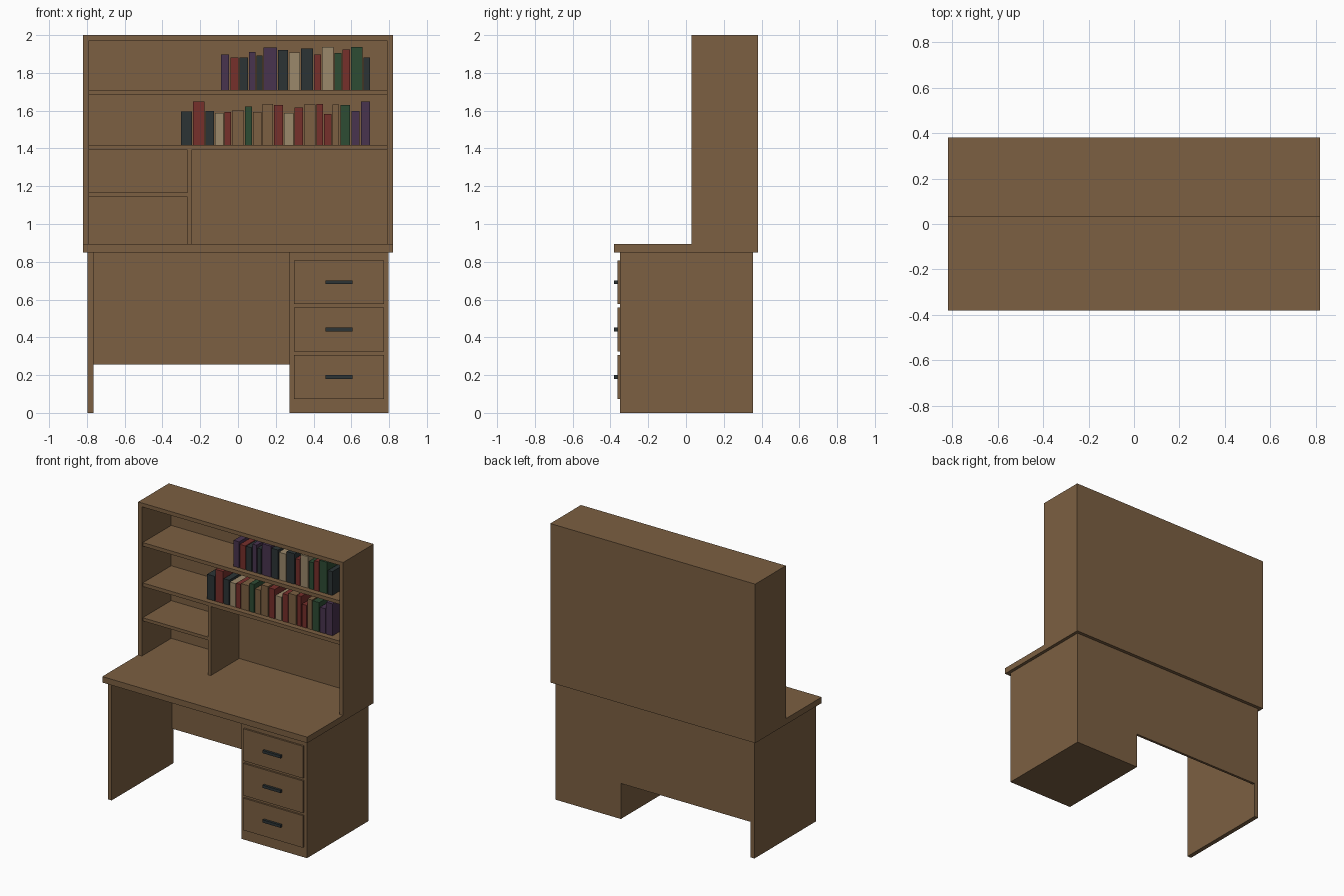
import bpy, bmesh

if "Cube" in bpy.data.objects:
    bpy.data.objects.remove(bpy.data.objects["Cube"])


def material(name, r, g, b):
    m = bpy.data.materials.new(name)
    m.diffuse_color = (r, g, b, 1)
    m.use_nodes = True
    m.node_tree.nodes["Principled BSDF"].inputs["Base Color"].default_value = m.diffuse_color
    return m


WOOD = material("walnut_wood", 0.20, 0.116, 0.054)
CHARCOAL = material("charcoal", 0.025, 0.034, 0.036)
COLOURS = {
    "w": WOOD,
    "k": CHARCOAL,
    "p": material("purple_cloth", 0.065, 0.033, 0.077),
    "r": material("red_cloth", 0.18, 0.029, 0.024),
    "g": material("green_cloth", 0.027, 0.072, 0.034),
    "c": material("cream_cloth", 0.33, 0.25, 0.145),
}


def box(name, x0, x1, y0, y1, z0, z1, mat=WOOD):
    """Axis-aligned box from its limits."""
    me = bpy.data.meshes.new(name)
    bm = bmesh.new()
    bmesh.ops.create_cube(bm, size=1)
    for v in bm.verts:
        v.co = (x1 if v.co.x > 0 else x0,
                y1 if v.co.y > 0 else y0,
                z1 if v.co.z > 0 else z0)
    bm.to_mesh(me)
    bm.free()
    me.materials.append(mat)
    ob = bpy.data.objects.new(name, me)
    bpy.context.collection.objects.link(ob)
    return ob


# Desk: top, left leg panel, drawer pedestal, modesty panel
BODY_F, BODY_B = -0.35, 0.356
DESK_Z, TOP_Z = 0.85, 0.893
box("desk_top", -0.82, 0.82, -0.38, 0.38, DESK_Z, TOP_Z)
box("leg_panel", -0.797, -0.766, BODY_F, BODY_B, 0, DESK_Z)
box("drawer_pedestal", 0.272, 0.797, BODY_F, BODY_B, 0, DESK_Z)
box("modesty_panel", -0.766, 0.272, BODY_B - 0.018, BODY_B, 0.257, DESK_Z)

# Drawer fronts with bar handles
for i in range(3):
    z = 0.19 + 0.251 * i
    box(f"drawer_front_{i + 1}", 0.296, 0.773, BODY_F - 0.013, BODY_F,
        z - 0.116, z + 0.116)
    box(f"drawer_handle_{i + 1}", 0.463, 0.606, -0.38, BODY_F - 0.013,
        z - 0.01, z + 0.01, CHARCOAL)

# Hutch case
HUTCH_F, HUTCH_B, T = 0.03, 0.38, 0.03
BACK = HUTCH_B - 0.015
for side, s in (("left", -1), ("right", 1)):
    a, b = sorted((s * 0.82, s * (0.82 - T)))
    box(f"hutch_{side}_side", a, b, HUTCH_F, HUTCH_B, TOP_Z, 2.0)
box("hutch_top", -0.79, 0.79, HUTCH_F, HUTCH_B, 1.972, 2.0)
box("hutch_back", -0.79, 0.79, BACK, HUTCH_B, TOP_Z, 1.972)

# Shelves and divider, set back slightly from the case front
INNER_F = HUTCH_F + 0.01
SHELF_TOPS = (1.71, 1.418)
for name, z in zip(("upper_shelf", "lower_shelf"), SHELF_TOPS):
    box(name, -0.79, 0.79, INNER_F, BACK, z - 0.026, z)
box("divider", -0.268, -0.246, INNER_F, BACK, TOP_Z, 1.392)
box("small_shelf", -0.79, -0.268, INNER_F, BACK, 1.143, 1.166)

# Books: colour letters, pitch and height in thousandths, left to right
ROWS = (
    (-0.091, SHELF_TOPS[0], "prkpkpkckrcgrgk",
     (50, 50, 50, 40, 37, 77, 58, 63, 69, 42, 66, 42, 45, 66, 41),
     (188, 172, 172, 201, 183, 225, 212, 199, 220, 188, 228, 196, 214, 228, 172)),
    (-0.303, SHELF_TOPS[1], "krkcrwgwwrcrwrrwgpp",
     (66, 66, 50, 50, 40, 69, 42, 50, 61, 53, 55, 50, 66, 40, 45, 42, 58, 50, 56),
     (178, 231, 181, 170, 175, 183, 204, 175, 218, 212, 170, 199, 215, 218, 165,
      215, 212, 181, 231)),
)
for x, z, letters, pitches, heights in ROWS:
    for c, p, h in zip(letters, pitches, heights):
        box("book", x, x + p / 1000 - 0.006, 0.08, 0.23, z, z + h / 1000, COLOURS[c])
        x += p / 1000
